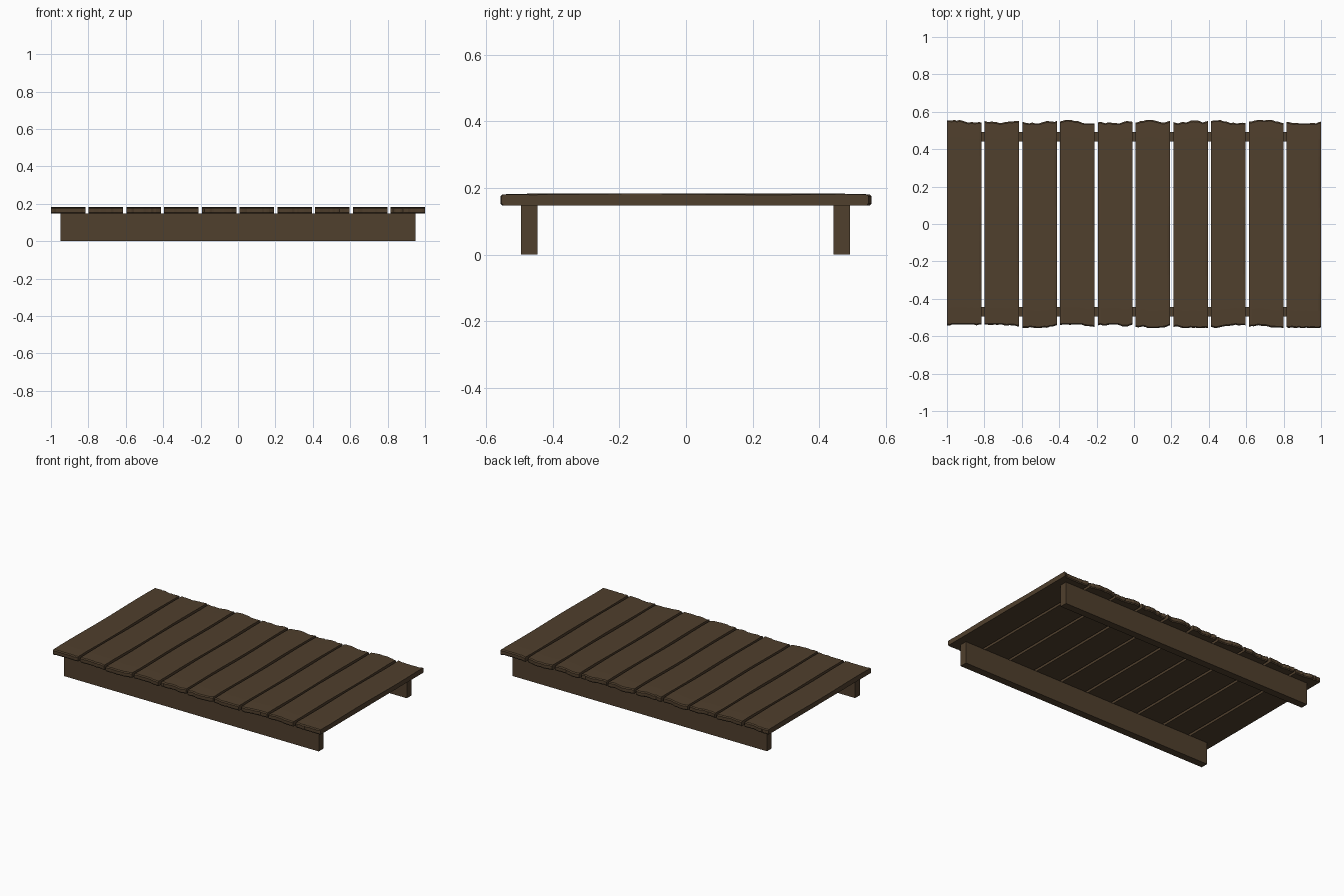
import bpy, bmesh, math, random

if "Cube" in bpy.data.objects:
    bpy.data.objects.remove(bpy.data.objects["Cube"])

random.seed(7)

wood = bpy.data.materials.new("dark_wood")
wood.diffuse_color = (0.08, 0.05, 0.026, 1)
wood.use_nodes = True
wood.node_tree.nodes["Principled BSDF"].inputs["Base Color"].default_value = wood.diffuse_color

BOTTOM, TOP = 0.148, 0.183
COUNT, WIDTH = 10, 0.184
PITCH = (2 - WIDTH) / (COUNT - 1)


def finish(name, bm):
    bmesh.ops.recalc_face_normals(bm, faces=bm.faces)
    mesh = bpy.data.meshes.new(name)
    bm.to_mesh(mesh)
    bm.free()
    mesh.materials.append(wood)
    obj = bpy.data.objects.new(name, mesh)
    bpy.context.collection.objects.link(obj)
    return obj


# Support beam running the length of the deck
def beam(name, y):
    bm = bmesh.new()
    bmesh.ops.create_cube(bm, size=1)
    for v in bm.verts:
        v.co.x = v.co.x * 1.896
        v.co.y = v.co.y * 0.05 + y
        v.co.z = (v.co.z + 0.5) * BOTTOM
    finish(name, bm)


# Random walk giving a splintered end line
def jagged(n):
    y, line = 0.547 + random.uniform(-0.004, 0.004), []
    for _ in range(n):
        y = min(0.557, max(0.538, y + random.uniform(-0.006, 0.006)))
        line.append(y)
    return line


# Plank: lengthwise sections joined across the width, with jagged worn ends
def plank(name, x0):
    cols, rows = 14, 12
    front, back = jagged(cols + 1), jagged(cols + 1)
    phase = random.uniform(0, 6.28)
    bm = bmesh.new()
    rings = []
    for c in range(cols + 1):
        f, b = -front[c], back[c]
        side = 1 if c in (0, cols) else 0
        pts = [(f + 0.005, BOTTOM), (f, BOTTOM + 0.006),
               (f, TOP - 0.008), (f + 0.007, TOP - 0.002)]
        for r in range(1, rows):
            t = r / rows
            sag = 0.0018 * side * (1 + math.sin(9 * t + phase + c))
            pts.append((f + (b - f) * t, TOP - sag))
        pts += [(b - 0.007, TOP - 0.002), (b, TOP - 0.008),
                (b, BOTTOM + 0.006), (b - 0.005, BOTTOM)]
        x = x0 + WIDTH * c / cols
        rings.append([bm.verts.new((x, y, z)) for y, z in pts])
    n = len(rings[0])
    for a, b in zip(rings, rings[1:]):
        for i in range(n):
            j = (i + 1) % n
            bm.faces.new((a[i], a[j], b[j], b[i]))
    bm.faces.new(rings[0])
    bm.faces.new(rings[-1])
    finish(name, bm)


beam("front_beam", -0.47)
beam("back_beam", 0.467)
for i in range(COUNT):
    plank(f"plank_{i + 1}", -1 + i * PITCH)
